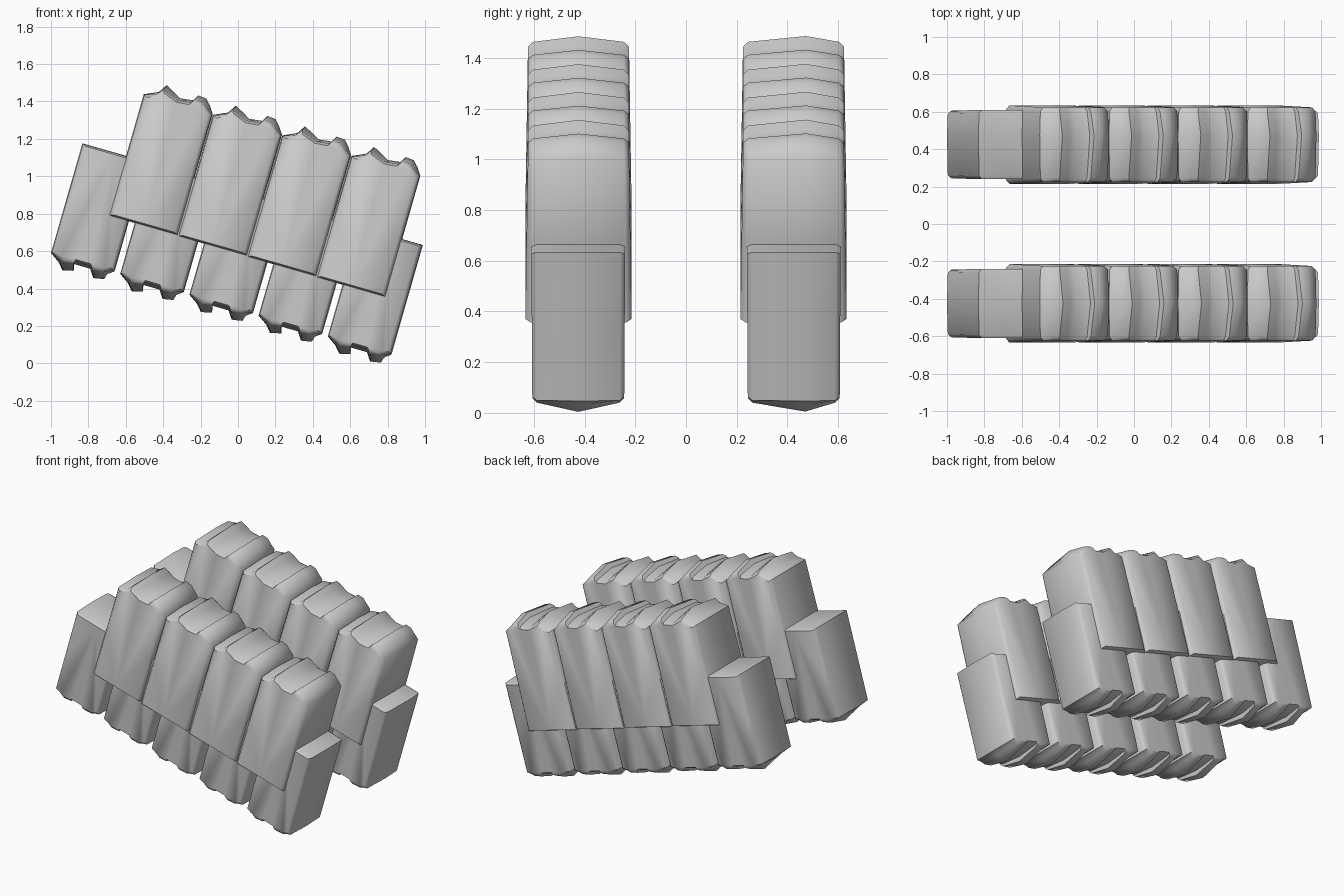
import bpy, bmesh, math

if "Cube" in bpy.data.objects:
    bpy.data.objects.remove(bpy.data.objects["Cube"], do_unlink=True)

# One plain enamel colour
enamel = bpy.data.materials.new("enamel_grey")
enamel.use_nodes = True
enamel.diffuse_color = (0.6, 0.6, 0.6, 1)
enamel.node_tree.nodes["Principled BSDF"].inputs["Base Color"].default_value = (0.6, 0.6, 0.6, 1)

TILT = math.radians(16)
COS, SIN = math.cos(TILT), math.sin(TILT)

# Chewing edges: (distance along the row, height of the cusp above the crown)
UPPER_EDGE = [(0, 0), (.063, .034), (.092, .079), (.141, .054), (.178, .032), (.255, .042),
              (.27, .074), (.313, .07), (.343, .038), (.384, 0)]
LOWER_EDGE = [(0, 0), (.041, .035), (.073, .072), (.128, .058), (.132, .023), (.225, .023),
              (.243, .066), (.297, .056), (.32, .026), (.354, 0)]


def tooth(name, edge, height, depth, taper, fade, origin, y_mid, peak, up):
    """Sweep the cusped side profile across the jaw, drawing it in at both faces."""
    width = edge[-1][0]
    half = depth / 2
    # fraction across the tooth, inset of the outline, cusp strength
    stations = [(-1, .022, fade), (-.9, .004, fade + .1), (peak, 0, 1),
                (.9, .004, fade + .1), (1, .022, fade)]
    bm = bmesh.new()
    rings = []
    for s, inset, strength in stations:
        outline = [(width, 0), (width / 2, 0), (0, 0), (0, height * .5)]
        bend = .015 * (1 - abs(s))
        outline += [(u + (bend if h > .03 else 0), height + h * strength) for u, h in edge]
        outline.append((width, height * .5))
        ring = []
        for u, v in outline:
            u = width / 2 + (u - width / 2) * (1 - 2 * inset / width)
            v = height / 2 + (v - height / 2) * (1 - inset / height)
            y = y_mid + s * half * (1 - taper * v / height)
            d = v if up else -v
            ring.append(bm.verts.new((origin[0] + u * COS + d * SIN, y,
                                      origin[1] - u * SIN + d * COS)))
        rings.append(ring)
    count = len(rings[0])
    for a, b in zip(rings, rings[1:]):
        for i in range(count):
            j = (i + 1) % count
            bm.faces.new((a[i], a[j], b[j], b[i]))
    bm.faces.new(rings[0])
    bm.faces.new(rings[-1])
    bmesh.ops.recalc_face_normals(bm, faces=bm.faces)
    mesh = bpy.data.meshes.new(name)
    bm.to_mesh(mesh)
    bm.free()
    mesh.materials.append(enamel)
    obj = bpy.data.objects.new(name, mesh)
    bpy.context.collection.objects.link(obj)
    bpy.ops.object.select_all(action='DESELECT')
    obj.select_set(True)
    bpy.context.view_layer.objects.active = obj
    bpy.ops.object.shade_smooth_by_angle(angle=math.radians(50))


# Two jaws' sides: four upper and five lower teeth in each sloping row
for side, sign in (("front", -1), ("back", 1)):
    peak = .25 if sign > 0 else 0
    for i in range(4):
        tooth(f"{side}_upper_tooth_{i + 1}", UPPER_EDGE, .675, .42, .05, .6,
              (-.69 + .37 * i, .79 - .11 * i), sign * .424, peak, True)
    for i in range(5):
        start = (-1 + .37 * i, .59 - .1115 * i)
        # the lower crown points downwards, so start from its root end
        root = (start[0] + .61 * SIN, start[1] + .61 * COS)
        tooth(f"{side}_lower_tooth_{i + 1}", LOWER_EDGE, .61, .37, .02, .35,
              root, sign * .425, peak, False)
